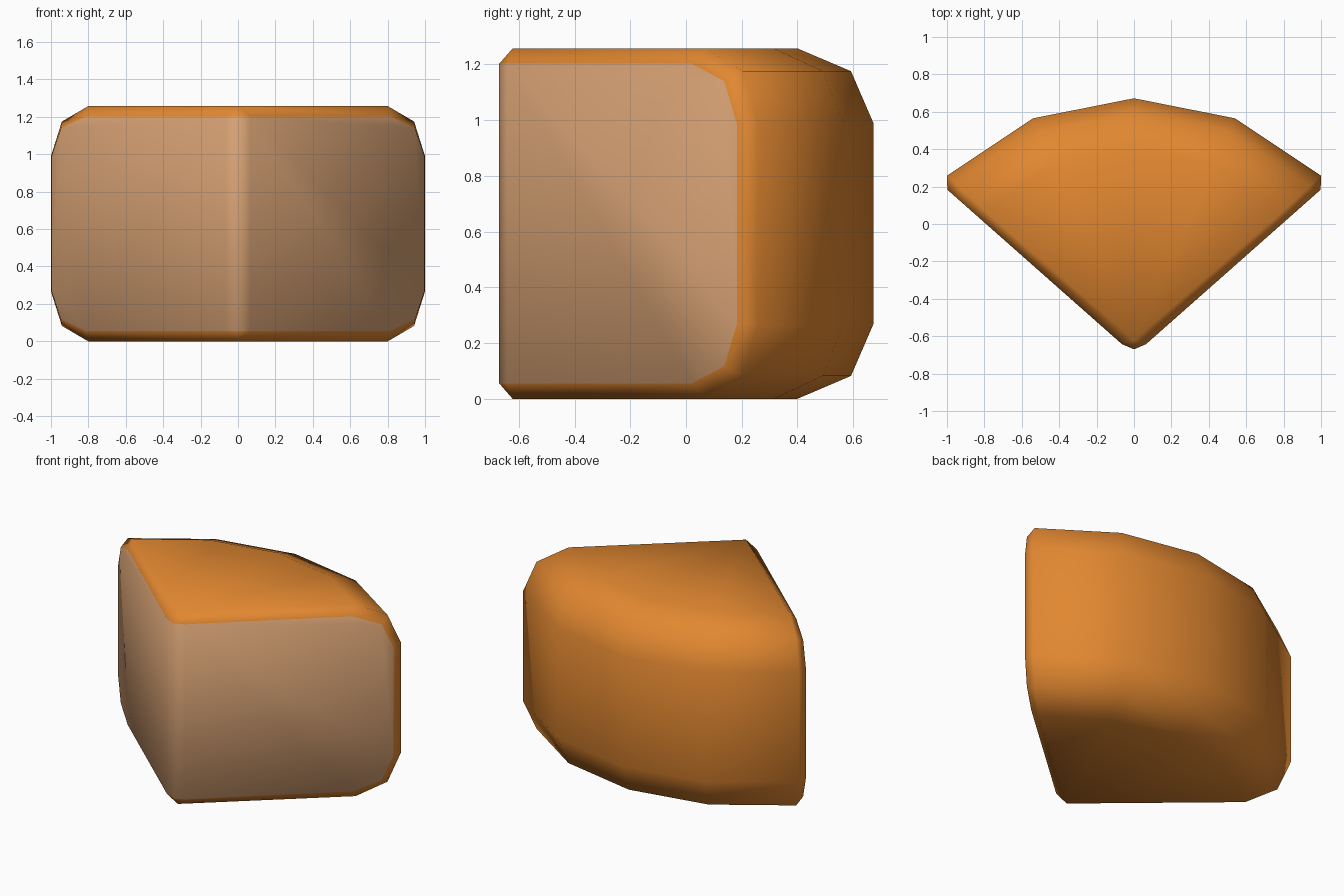
import bpy, bmesh, math

if "Cube" in bpy.data.objects:
    bpy.data.objects.remove(bpy.data.objects["Cube"])

def material(name, rgb):
    m = bpy.data.materials.new(name)
    m.diffuse_color = (*rgb, 1)
    m.use_nodes = True
    m.node_tree.nodes["Principled BSDF"].inputs["Base Color"].default_value = m.diffuse_color
    return m

H = 1.257
RIND, CUT = 0, 1
# rounded rim profile: (inset from rim, height), top half mirrored to the bottom
half = [(0.0, 0.267), (0.08, 0.082), (0.272, 0.0)]
rim_profile = half[::-1] + [(d, H - z) for d, z in half]
# edge of the cut face: (y, height)
cut_half = [(0.183, 0.27), (0.137, 0.117), (0.02, 0.055)]
cut_profile = cut_half[::-1] + [(y, H - z) for y, z in cut_half]
# rim corners in plan, from the middle to the side: (x, y, direction in degrees)
rim = [(0.0, 0.672, 0), (0.54, 0.565, 23.5), (1.0, 0.258, 47)]

bm = bmesh.new()

def face(points, mat):
    f = bm.faces.new([bm.verts.new(p) for p in points])
    f.material_index = mat
    f.smooth = True

def half_wedge(s):
    cols = []
    for x, y, a in rim:
        dx, dy = math.sin(math.radians(a)), math.cos(math.radians(a))
        cols.append([(s * (x - d * dx), y - d * dy, z) for d, z in rim_profile])
    slope = (1.0 - 0.065) / (0.185 + 0.642)
    cut = [(s * (0.065 + (y + 0.642) * slope), y, z) for y, z in cut_profile]
    tip = [(0, -0.622, 0), (0, -0.622, H)]
    nose = [(0, -0.67, 0.055), (0, -0.67, H - 0.055)]
    side = [(s * 0.065, -0.642, 0.055), (s * 0.065, -0.642, H - 0.055)]
    # curved rind, and bevel strip along the cut
    for a, b in zip(cols + [], cols[1:] + [cut]):
        for i in range(5):
            face((a[i], b[i], b[i + 1], a[i + 1]), RIND)
    for e, i in ((0, 0), (1, 5)):
        # flat top and bottom as fans from the tip
        for a, b in zip(cols, cols[1:]):
            face((tip[e], a[i], b[i]), RIND)
        # bevels above and below the cut
        face((tip[e], cols[2][i], cut[i], side[e]), RIND)
        face((tip[e], side[e], nose[e]), RIND)
    # pale cut face and blunt front edge
    face([side[0]] + cut + [side[1]], CUT)
    face((nose[0], side[0], side[1], nose[1]), CUT)

for s in (1, -1):
    half_wedge(s)
bmesh.ops.remove_doubles(bm, verts=bm.verts[:], dist=0.0005)
bmesh.ops.recalc_face_normals(bm, faces=bm.faces[:])

mesh = bpy.data.meshes.new("wedge")
bm.to_mesh(mesh)
bm.free()
mesh.materials.append(material("orange rind", (0.76, 0.245, 0.03)))
mesh.materials.append(material("pale cut", (0.68, 0.36, 0.175)))
bpy.context.collection.objects.link(bpy.data.objects.new("wedge", mesh))
